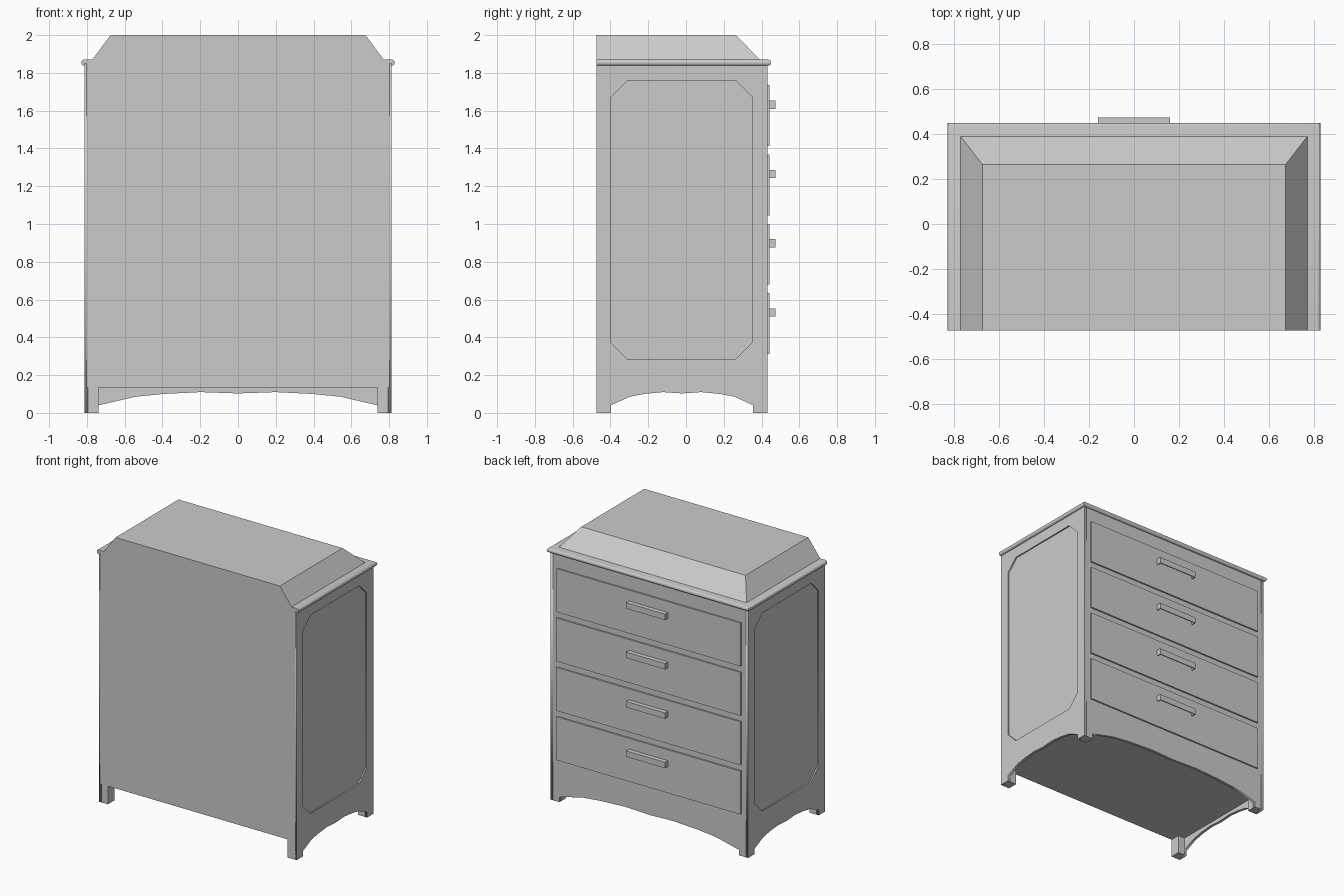
import bpy
import bmesh
from mathutils import Matrix

cube = bpy.data.objects.get("Cube")
if cube:
    bpy.data.objects.remove(cube)

GREY = (0.6, 0.6, 0.6, 1)
paint = bpy.data.materials.new("plain grey")
paint.use_nodes = True
paint.diffuse_color = GREY
paint.node_tree.nodes["Principled BSDF"].inputs["Base Color"].default_value = GREY

# Main outline of the cabinet
W, BACK, FRONT = 0.813, -0.473, 0.431
FLOOR, TOP = 0.135, 1.85
LEG = 0.075
BOARD = 0.02


def activate(obj):
    bpy.ops.object.select_all(action='DESELECT')
    obj.select_set(True)
    bpy.context.view_layer.objects.active = obj


def finish(name, bm):
    mesh = bpy.data.meshes.new(name)
    bm.to_mesh(mesh)
    bm.free()
    mesh.materials.append(paint)
    obj = bpy.data.objects.new(name, mesh)
    bpy.context.collection.objects.link(obj)
    return obj


def box_bm(x0, x1, y0, y1, z0, z1):
    bm = bmesh.new()
    bmesh.ops.create_cube(bm, size=1)
    for v in bm.verts:
        v.co = (x1 if v.co.x > 0 else x0,
                y1 if v.co.y > 0 else y0,
                z1 if v.co.z > 0 else z0)
    return bm


def box(name, *bounds):
    return finish(name, box_bm(*bounds))


def board(name, loops, matrix):
    """Flat board cut from a closed outline; further loops become openings."""
    curve = bpy.data.curves.new(name, 'CURVE')
    curve.dimensions = '2D'
    curve.fill_mode = 'BOTH'
    curve.extrude = BOARD / 2
    for loop in loops:
        spline = curve.splines.new('POLY')
        spline.points.add(len(loop) - 1)
        for point, (u, v) in zip(spline.points, loop):
            point.co = (u, v, 0, 1)
        spline.use_cyclic_u = True
    curve.materials.append(paint)
    obj = bpy.data.objects.new(name, curve)
    bpy.context.collection.objects.link(obj)
    obj.matrix_world = matrix
    activate(obj)
    bpy.ops.object.convert(target='MESH')
    return obj


def apron_outline(outer0, outer1, inner0, inner1):
    """Board outline with two feet and a scalloped lower edge."""
    half = [(1, 0.04), (0.74, 0.085), (0.54, 0.1), (0.27, 0.11)]
    arch = [(-f, z) for f, z in half] + [(0, 0.103)] + half[::-1]
    mid, span = (inner0 + inner1) / 2, (inner1 - inner0) / 2
    return ([(outer0, TOP), (outer0, 0), (inner0, 0)]
            + [(mid + f * span, z) for f, z in arch]
            + [(inner1, 0), (outer1, 0), (outer1, TOP)])


def clipped_rectangle(u0, u1, v0, v1, c):
    return [(u0 + c, v0), (u1 - c, v0), (u1, v0 + c), (u1, v1 - c),
            (u1 - c, v1), (u0 + c, v1), (u0, v1 - c), (u0, v0 + c)]


# Carcass, set back behind the boards so the side panels are recessed
box("carcass", -W + 0.01, W - 0.01, BACK, FRONT - 0.01, FLOOR, TOP)

# Side boards with a clipped-corner panel opening
side_loops = [apron_outline(BACK, FRONT, BACK + LEG, FRONT - LEG),
              clipped_rectangle(-0.397, 0.35, 0.285, 1.758, 0.086)]
for side, sign in (("left", 1), ("right", -1)):
    x = sign * (W - BOARD / 2)
    board(side + "_side_board", side_loops,
          Matrix(((0, 0, 1, x), (1, 0, 0, 0), (0, 1, 0, 0), (0, 0, 0, 1))))

# Drawer-side board with its apron
inner = W - BOARD
board("drawer_side_board",
      [apron_outline(-inner, inner, LEG - W, W - LEG)],
      Matrix(((1, 0, 0, 0), (0, 0, -1, FRONT - BOARD / 2),
              (0, 1, 0, 0), (0, 0, 0, 1))))

# Corner legs, just inside the boards on the drawer side
for side, sign in (("left", 1), ("right", -1)):
    x0, x1 = sorted((sign * (W - LEG), sign * (W - 0.001)))
    box(side + "_plain_side_leg", x0, x1, BACK, BACK + LEG, 0, FLOOR + 0.01)
    box(side + "_drawer_side_leg", x0, x1, FRONT - LEG, FRONT - 0.001,
        0, FLOOR + 0.01)

# Rounded moulding on three sides, flush along the plain side
bm = box_bm(-0.83, 0.83, BACK, 0.45, 1.838, 1.87)
rounded = [e for e in bm.edges
           if abs(e.verts[0].co.z - e.verts[1].co.z) < 0.001
           and max(v.co.y for v in e.verts) > 0]
bmesh.ops.bevel(bm, geom=rounded, offset=0.0145, segments=4,
                profile=0.5, affect='EDGES')
moulding = finish("top_moulding", bm)
activate(moulding)
bpy.ops.object.shade_smooth_by_angle()

# Raised top, sloping on three sides
bm = box_bm(-0.775, 0.775, BACK, 0.395, 1.865, 2)
for v in bm.verts:
    if v.co.z > 1.9:
        v.co.x *= 0.675 / 0.775
        if v.co.y > 0:
            v.co.y = 0.265
finish("sloped_top", bm)

# Four drawers with cup pulls open underneath
for i in range(4):
    z = 0.473 + i * 0.367
    box(f"drawer_{i + 1}", -0.757, 0.757, FRONT - 0.005, 0.442,
        z - 0.161, z + 0.161)
    bm = box_bm(-0.16, 0.16, 0.438, 0.475, z + 0.036, z + 0.08)
    open_faces = [f for f in bm.faces if f.normal.z < -0.5 or f.normal.y < -0.5]
    bmesh.ops.delete(bm, geom=open_faces, context='FACES')
    pull = finish(f"drawer_pull_{i + 1}", bm)
    shell = pull.modifiers.new("shell", 'SOLIDIFY')
    shell.thickness = 0.008
    shell.offset = -1
